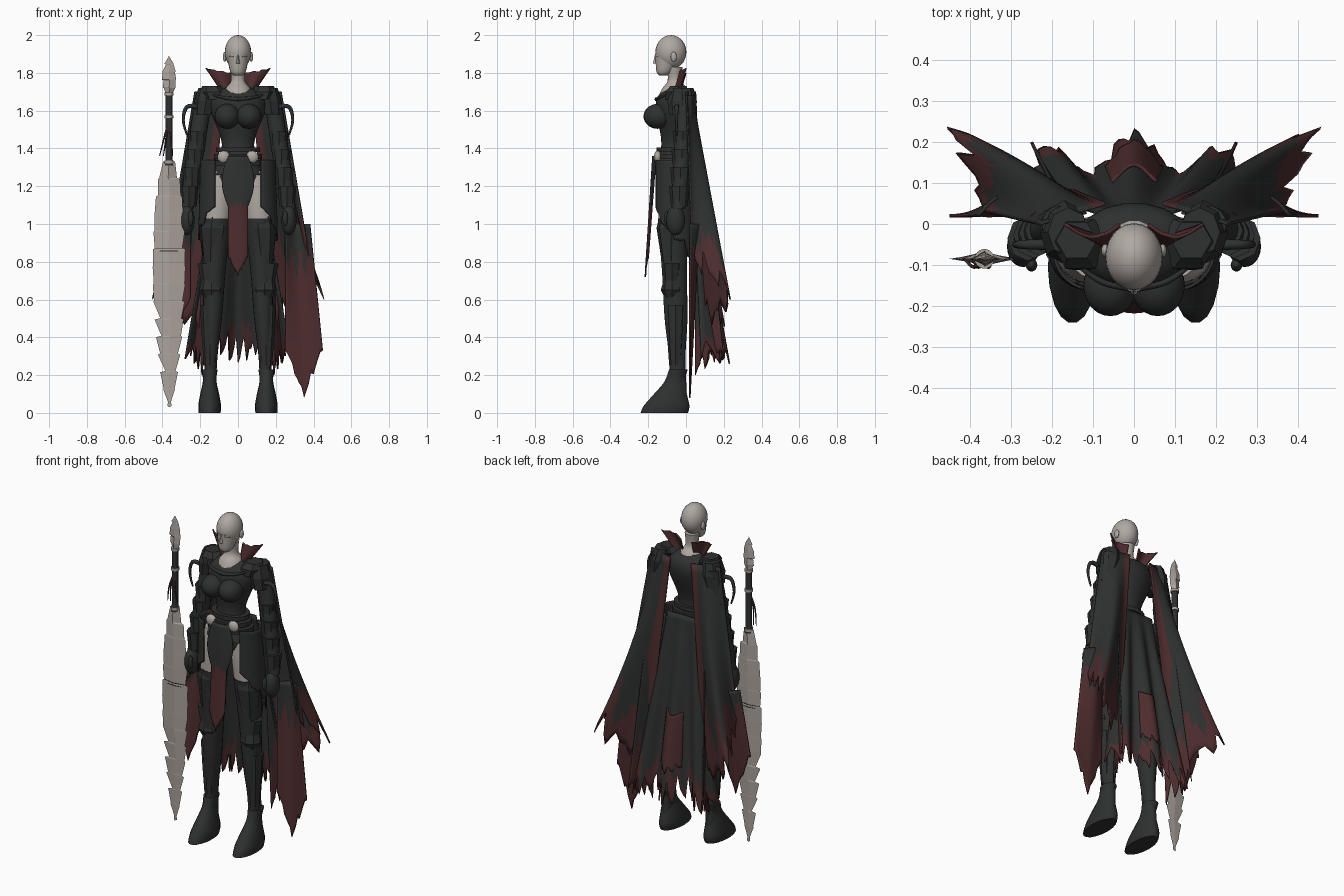
import bpy, bmesh, random
from math import sin, cos, pi, radians
from mathutils import Vector

random.seed(4)
if bpy.data.objects.get("Cube"):
    bpy.data.objects.remove(bpy.data.objects["Cube"])


def material(name, *colour):
    made = bpy.data.materials.new(name)
    made.use_nodes = True
    made.diffuse_color = (*colour, 1)
    made.node_tree.nodes["Principled BSDF"].inputs["Base Color"].default_value = (*colour, 1)
    return made


BLACK = material("charcoal cloth", .028, .029, .029)
RED = material("dried red cloth", .074, .025, .026)
PALE = material("pale skin", .43, .39, .36)
STEEL = material("dull blade", .41, .365, .335)
SIDES = (1, -1)


def mix(start, end, amount):
    return start + (end - start) * amount


def finish(name, verts, faces, materials, smooth):
    mesh = bpy.data.meshes.new(name)
    mesh.from_pydata(verts, [], faces)
    bm = bmesh.new()
    bm.from_mesh(mesh)
    bmesh.ops.recalc_face_normals(bm, faces=bm.faces)
    bm.to_mesh(mesh)
    bm.free()
    for entry in materials:
        mesh.materials.append(entry)
    made = bpy.data.objects.new(name, mesh)
    bpy.context.collection.objects.link(made)
    if smooth:
        bpy.ops.object.select_all(action="DESELECT")
        made.select_set(True)
        bpy.context.view_layer.objects.active = made
        bpy.ops.object.shade_smooth_by_angle(angle=radians(50))
    return made


def rings(name, sections, paint, sides, smooth):
    verts, faces = [], []
    for x, y, z, wide, deep in sections:
        for k in range(sides):
            angle = 2 * pi * k / sides
            verts.append((x + wide * cos(angle), y + deep * sin(angle), z))
    for base in range(0, len(verts) - sides, sides):
        for k in range(sides):
            a, b = base + k, base + (k + 1) % sides
            faces.append((a, b, b + sides, a + sides))
    faces += [range(sides), range(len(verts) - sides, len(verts))]
    finish(name, verts, faces, [paint], smooth)


def spline(points, amount):
    spans = len(points) - 1
    i = min(int(amount * spans), spans - 1)
    f = amount * spans - i
    a, b, c, d = (Vector(points[min(max(j, 0), spans)]) for j in range(i - 1, i + 3))
    return b + f * (c - a + f * (2 * a - 5 * b + 4 * c - d + f * (3 * (b - c) + d - a))) / 2


def column(name, profile, low=(0, -.06), high=None, depth=(1, 1), paint=BLACK, side=1, sides=18, smooth=True):
    """Profile of (height, radius) whose centre runs from low to high."""
    low, high = Vector(low), Vector(high or low)
    steps = (len(profile) - 1) * (5 if smooth else 1)
    sections = []
    for k in range(steps + 1):
        z, radius = spline(profile, k / steps)
        t = (z - profile[0][0]) / (profile[-1][0] - profile[0][0])
        x, y = low.lerp(high, t)
        sections.append((side * x, y, z, radius, radius * mix(*depth, t)))
    rings(name, sections, paint, sides, smooth)


def ball(name, centre, size, paint=BLACK, side=1):
    x, y, z = centre
    bpy.ops.mesh.primitive_uv_sphere_add(segments=24, ring_count=14, location=(side * x, y, z))
    made = bpy.context.object
    made.name, made.scale = name, size
    made.data.materials.append(paint)
    bpy.ops.object.shade_smooth()


def tube(name, points, radius, paint=BLACK, side=1):
    curve = bpy.data.curves.new(name, "CURVE")
    curve.dimensions, curve.bevel_depth, curve.bevel_resolution = "3D", radius, 2
    path = curve.splines.new("POLY")
    path.points.add(12)
    for k, point in enumerate(path.points):
        x, y, z = spline(points, k / 12)
        point.co = (side * x, y, z, 1)
        point.radius = 1 - k / 18
    curve.materials.append(paint)
    bpy.context.collection.objects.link(bpy.data.objects.new(name, curve))


def sheet(name, surface, is_red, side=1, torn=.15, across=24, down=24):
    """Cloth over surface(u, v) with a sawtooth hem."""
    verts, faces, index = [], [], []
    for i in range(across + 1):
        length = 1 - torn * random.uniform(.3, 1) * (i % 4) / 3
        for j in range(down + 1):
            x, y, z = surface(i / across, j / down * length)
            verts.append((side * x, y, z))
    for i in range(across):
        for j in range(down):
            a = i * (down + 1) + j
            faces.append((a, a + 1, a + down + 2, a + down + 1))
            index.append(int(is_red((i + .5) / across, (j + .5) / down)))
    made = finish(name, verts, faces, [BLACK, RED], True)
    made.data.polygons.foreach_set("material_index", index)
    solid = made.modifiers.new("thickness", "SOLIDIFY")
    solid.thickness, solid.offset = .008, 0


# Head and neck
ball("skull", (0, -.08, 1.91), (.07, .082, .09), PALE)
column("jaw", [(1.785, .02), (1.81, .042), (1.9, .06)], low=(0, -.12), high=(0, -.09), depth=(1, 1.25), paint=PALE)
column("neck", [(1.68, .085), (1.72, .065), (1.76, .037), (1.83, .042)], paint=PALE)
column("nose", [(1.85, .011), (1.9, .004)], low=(0, -.157), high=(0, -.155), depth=(1.6, 2), paint=PALE, sides=8)
ball("lips", (0, -.145, 1.83), (.017, .012, .007), PALE)
for s in SIDES:
    ball("ear", (.07, -.065, 1.885), (.01, .016, .026), PALE, s)
    tube("eye_line", [(.02, -.157, 1.89), (.03, -.153, 1.885), (.05, -.14, 1.89)], .002, side=s)

# Torso, pelvis and belt
column("bodice", [(1.26, .14), (1.42, .085), (1.6, .145), (1.68, .135), (1.72, .07)], low=(0, -.075), high=(0, -.05), depth=(.8, .7))
ball("pelvis", (0, -.06, 1.25), (.155, .1, .1))
for step in range(3):
    z, radius = 1.31 + step * .035, .14 - step * .012
    column("belt", [(z, radius), (z + .025, radius)], low=(0, -.07), depth=(.75, .75), smooth=False)
for s in SIDES:
    ball("breast_plate", (.058, -.15, 1.57), (.066, .075, .066), side=s)
    ball("hip_buckle", (.075, -.15, 1.355), (.033, .02, .033), PALE, s)
    tube("chest_strap", [(0, -.155, 1.66), (.08, -.14, 1.67), (.15, -.09, 1.69)], .012, side=s)

# Shoulders, arms and gloved hands
for s in SIDES:
    column("shoulder_pad", [(1.58, .05), (1.65, .06), (1.72, .05)], low=(.18, -.02), high=(.16, -.02), depth=(1.4, 1.2), side=s, sides=8, smooth=False)
    column("shoulder_plate", [(1.66, .06), (1.7, .07), (1.73, .05)], low=(.12, -.06), high=(.14, -.04), side=s, sides=6, smooth=False)
    tube("shoulder_tendril", [(.21, -.05, 1.62), (.27, -.05, 1.62), (.29, -.05, 1.55), (.27, -.05, 1.47)], .014, side=s)
    arm_low, arm_high = Vector((.27, -.04)), Vector((.18, 0))
    column("arm", [(1.08, .035), (1.3, .045), (1.68, .045)], low=arm_low, high=arm_high, side=s)
    for step in range(4):
        t = .12 + step * .16
        z = mix(1.08, 1.68, t)
        centre = arm_low.lerp(arm_high, t)
        column("arm_guard", [(z - .06, .04), (z + .05, .05)], low=centre, depth=(1.1, 1.1), side=s, sides=8, smooth=False)
    ball("hand", (.27, -.055, 1.02), (.04, .05, .08), side=s)
    ball("thumb", (.25, -.1, 1.03), (.014, .016, .04), side=s)

# Bare thighs, tall boots and leg armour
for s in SIDES:
    column("thigh", [(1, .075), (1.15, .082), (1.28, .075)], low=(.115, -.07), high=(.09, -.06), paint=PALE, side=s)
    column("boot", [(.1, .032), (.3, .034), (.5, .05), (.75, .06), (1.03, .08)], low=(.15, -.04), high=(.115, -.07), depth=(1.4, 1), side=s)
    column("thigh_guard", [(.8, .05), (.98, .078), (1.05, .06)], low=(.135, -.08), high=(.12, -.08), side=s, sides=7, smooth=False)
    column("knee_guard", [(.57, .02), (.65, .065), (.7, .055), (.79, .075)], low=(.14, -.075), depth=(1, .7), side=s, sides=8, smooth=False)
    column("greave", [(.25, .034), (.42, .046), (.57, .054)], low=(.147, -.055), side=s, sides=8, smooth=False)
    column("foot", [(0, .058), (.04, .06), (.1, .05), (.17, .036), (.23, .042)], low=(.15, -.115), high=(.15, -.04), depth=(2.2, 1.2), side=s)


# Cloth shapes
def collar(u, v):
    return .035 + u * (.05 + .085 * v), -.03 * sin(pi * u) - .03 * (1 - v), 1.7 + v * (.1 + .025 * u)


def cape(u, v):
    drop = v * (1.3 - .4 * u)
    peak = sin(pi * u) ** 2
    return (mix(.07 + .1 * drop, .23 + .17 * drop, u) + .13 * peak * drop ** 2,
            .05 * (1 - u) + drop * (.04 + .15 * peak), 1.7 - drop)


def inner_tail(u, v):
    return .14 + .06 * u + .05 * v, .05 + .05 * u + .1 * u * v, 1.2 - v * (1 - .1 * u)


def hip_drape(u, v):
    angle = mix(-1.35, 1.4, u)
    reach = .095 + .025 * v * u
    return .1 + reach * cos(angle), -.065 + reach * sin(angle), 1.34 - v * (.25 + .35 * u)


def tabard(u, v):
    c = 2 * u - 1
    wide = .05 + .035 * sin(pi * min(1, 2 * v))
    return c * wide, -.16 - .04 * v - .015 * (1 - c * c), 1.36 - v * (.64 - .1 * abs(c))


def skirt(u, v):
    c = 2 * u - 1
    fold = .5 + .5 * cos(2.5 * pi * c)
    return c * (.1 + .18 * v), .03 + .1 * v * (1 - c ** 4 + fold), 1.36 - v * (1.05 + .05 * fold)


def skirt_patch(u, v):
    x, y, z = skirt(mix(.36, .64, u), mix(.52, .82, v))
    return x, y + .01, z


# Collar, capes and drapes
for s, hem in zip(SIDES, (.08, .36)):
    def cape_tail(u, v):
        return (.25 + u * (.13 + .07 * v), .02 + .05 * sin(pi * u) * (1 - v),
                1 - v * (1 - hem - .5 * abs(u - .5)))

    sheet("collar_wing", collar, lambda u, v: v > .25, s, torn=.08, across=12)
    sheet("shoulder_cape", cape, lambda u, v: u < .22 or v > .82 + .08 * sin(u * 25), s)
    sheet("front_cape_tail", cape_tail, lambda u, v: v > .25 + .1 * sin(u * 20), s, torn=.06, across=16)
    sheet("inner_cape_tail", inner_tail, lambda u, v: v > .7 + .1 * sin(u * 15), s, across=12)
    sheet("hip_drape", hip_drape, lambda u, v: False, s, across=16)
sheet("front_tabard", tabard, lambda u, v: v > .4 + .2 * abs(u - .5), torn=.05)
sheet("back_skirt", skirt, lambda u, v: v > .91 + .06 * sin(u * 40), across=48, down=30)
sheet("skirt_patch", skirt_patch, lambda u, v: True, across=16)

# Great sword
SWORD = Vector((-.365, -.085))


def serrated(name, start, end, scale, teeth):
    sections = []
    for k in range(teeth):
        for part in (0, .93):
            t = (k + part) / teeth
            notch = .28 * scale * random.random() if part else 0
            half = scale * (.4 * (1 - t) + .87 * sin(pi * t) ** .6)
            sections.append((SWORD.x + notch * random.uniform(-.7, .7), SWORD.y, mix(start, end, t), half - notch, .02 * (1 - t)))
    sections.append((*SWORD, end, .002, .002))
    rings(name, sections, STEEL, 4, False)


serrated("blade", 1.33, .03, .08, 14)
serrated("spear_pommel", 1.68, 1.89, .035, 5)
for z in (.855, .87):
    column("blade_band", [(z, .076), (z + .004, .076)], low=SWORD, depth=(.2, .2), sides=4, smooth=False)
column("grip", [(1.31, .024), (1.35, .018), (1.69, .018)], low=SWORD, smooth=False)
for z in (1.32, 1.56, 1.68):
    column("grip_ring", [(z, .024), (z + .015, .024)], low=SWORD, paint=STEEL, smooth=False)
for sway, paint in ((-.05, RED), (-.03, BLACK), (.02, RED)):
    tube("grip_tassel", [(*SWORD, 1.55), (SWORD.x + sway / 2, SWORD.y - .02, 1.46), (SWORD.x + sway, SWORD.y, 1.36)], .007, paint)
